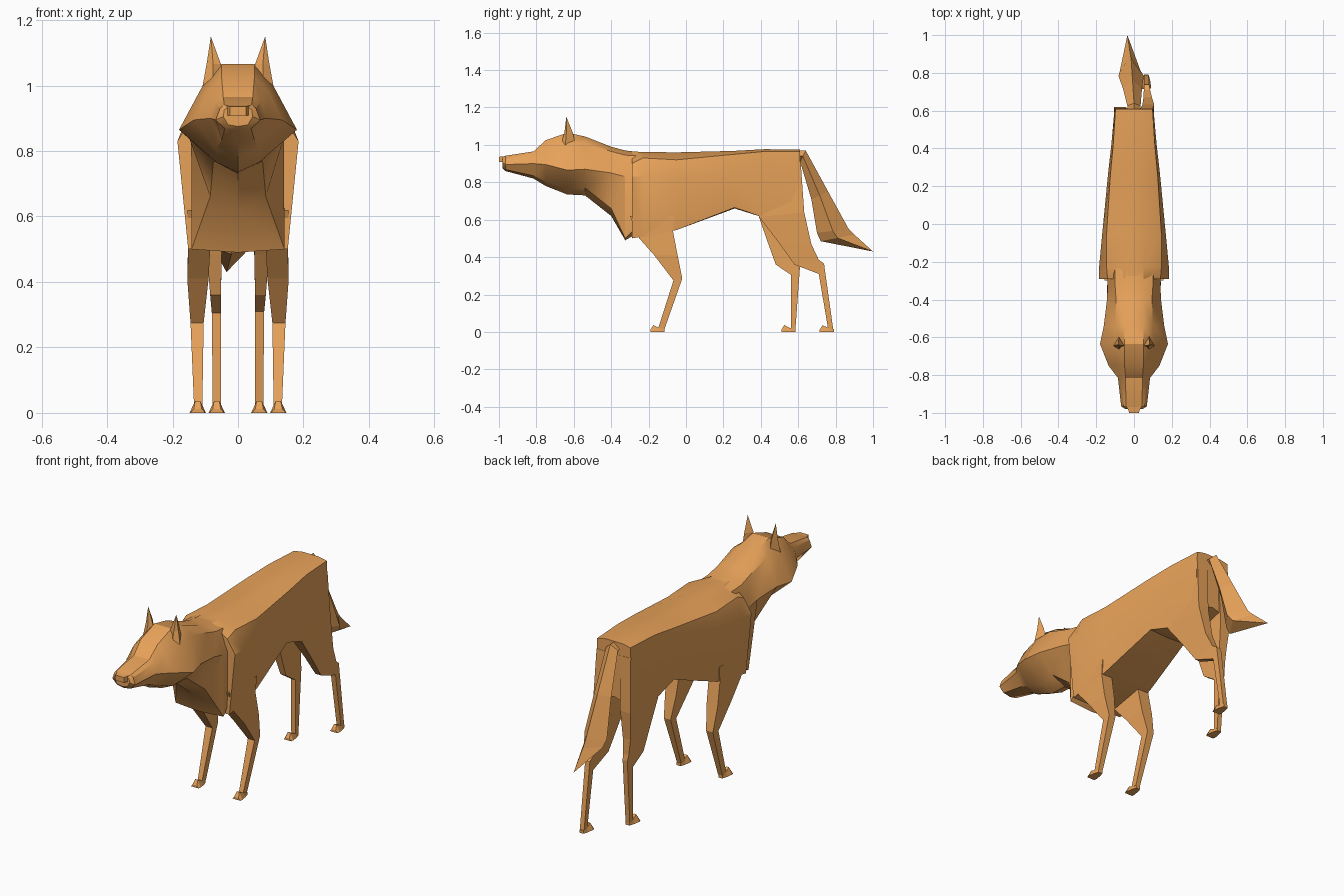
import bpy, bmesh, math

fur = bpy.data.materials.new("orange_fur")
fur.diffuse_color = (0.80, 0.36, 0.10, 1)


def loft(name, rings, smooth=None):
    """Skin a list of equal-sized point rings and cap both ends."""
    bm = bmesh.new()
    vs = [[bm.verts.new(p) for p in r] for r in rings]
    n = len(rings[0])
    for a, b in zip(vs, vs[1:]):
        for i in range(n):
            j = (i + 1) % n
            bm.faces.new((a[i], a[j], b[j], b[i]))
    bm.faces.new(vs[0])
    bm.faces.new(vs[-1])
    bmesh.ops.remove_doubles(bm, verts=bm.verts, dist=0.0005)
    bmesh.ops.recalc_face_normals(bm, faces=bm.faces)
    me = bpy.data.meshes.new(name)
    bm.to_mesh(me)
    bm.free()
    me.materials.append(fur)
    ob = bpy.data.objects.new(name, me)
    bpy.context.collection.objects.link(ob)
    if smooth:
        bpy.ops.object.select_all(action='DESELECT')
        bpy.context.view_layer.objects.active = ob
        ob.select_set(True)
        bpy.ops.object.shade_smooth_by_angle(angle=math.radians(smooth))
    return ob


def section(y, zt, xt, xe, ze, xm, zm, xl, zl, zb):
    """Symmetric cross-section: top, shoulder edge, widest point, lower edge, keel."""
    half = [(xt, zt), (xe, ze), (xm, zm), (xl, zl)]
    return ([(x, y, z) for x, z in half] + [(0, y, zb)]
            + [(-x, y, z) for x, z in reversed(half)])


def limb(name, side, stations):
    """Four-sided leg: front (y, z), back (y, z), inner x, outer x."""
    loft(name, [[(side * xi, yf, zf), (side * xo, yf, zf),
                 (side * xo, yb, zb), (side * xi, yb, zb)]
                for yf, zf, yb, zb, xi, xo in stations])


def paw(name, x, y):
    """Small wedge paw with a raised toe ridge; y is the ankle."""
    rows = [(-0.06, 0.023, 0.012, 0.012), (-0.045, 0.025, 0.008, 0.036),
            (-0.012, 0.02, 0.012, 0.02), (0.016, 0.012, 0.012, 0.015)]
    loft(name, [[(x - b, y + d, 0), (x + b, y + d, 0),
                 (x + t, y + d, z), (x - t, y + d, z)] for d, b, t, z in rows])


# Torso
loft("torso", [section(*s) for s in [
    (-0.29, 0.965, 0.05, 0.14, 0.90, 0.185, 0.83, 0.152, 0.50, 0.50),
    (-0.23, 0.962, 0.05, 0.145, 0.93, 0.185, 0.83, 0.152, 0.51, 0.51),
    (-0.05, 0.96, 0.05, 0.145, 0.92, 0.168, 0.82, 0.145, 0.545, 0.545),
    (0.26, 0.968, 0.05, 0.125, 0.95, 0.138, 0.83, 0.11, 0.665, 0.66),
    (0.42, 0.977, 0.05, 0.11, 0.965, 0.12, 0.83, 0.105, 0.61, 0.63),
    (0.61, 0.975, 0.05, 0.098, 0.965, 0.103, 0.85, 0.10, 0.65, 0.68)]], 30)

# Neck, head and muzzle
loft("neck_and_head", [section(*s) for s in [
    (-0.22, 0.958, 0.04, 0.10, 0.94, 0.14, 0.85, 0.13, 0.60, 0.55),
    (-0.325, 0.97, 0.045, 0.10, 0.945, 0.14, 0.83, 0.142, 0.50, 0.49),
    (-0.40, 0.99, 0.045, 0.095, 0.965, 0.143, 0.85, 0.085, 0.66, 0.62),
    (-0.54, 1.045, 0.05, 0.10, 1.01, 0.16, 0.87, 0.075, 0.77, 0.73),
    (-0.635, 1.065, 0.05, 0.105, 1.005, 0.18, 0.865, 0.065, 0.765, 0.735),
    (-0.75, 1.025, 0.05, 0.09, 0.985, 0.135, 0.895, 0.065, 0.805, 0.78),
    (-0.815, 0.965, 0.045, 0.07, 0.95, 0.085, 0.90, 0.05, 0.835, 0.82),
    (-0.965, 0.942, 0.042, 0.055, 0.93, 0.068, 0.895, 0.04, 0.868, 0.86),
    (-0.98, 0.935, 0.03, 0.042, 0.925, 0.045, 0.905, 0.03, 0.88, 0.875)]], 30)

# Nose
loft("nose", [[(-w, y, 0.908), (w, y, 0.908), (w, y, z), (-w, y, z)]
              for y, w, z in [(-0.96, 0.04, 0.941), (-1.0, 0.025, 0.936)]])

# Tail
def tail_ring(cx, w, yt, zt, yb, zb):
    return [(cx, yt, zt), (cx + w, (yt + yb) / 2, (zt + zb) / 2),
            (cx, yb, zb), (cx - w, (yt + yb) / 2, (zt + zb) / 2)]

loft("tail", [tail_ring(*t) for t in [
    (0, 0.035, 0.58, 0.97, 0.56, 0.91),
    (0, 0.035, 0.64, 0.97, 0.61, 0.91),
    (-0.008, 0.05, 0.76, 0.75, 0.67, 0.71),
    (-0.015, 0.067, 0.87, 0.55, 0.70, 0.53),
    (-0.02, 0.055, 0.90, 0.52, 0.72, 0.485),
    (-0.035, 0.0, 1.0, 0.43, 1.0, 0.43)]])

for side, label in ((1, "right"), (-1, "left")):
    # Ear
    loft(label + "_ear", [
        [(side * x, y, 1.0) for x, y in
         ((0.05, -0.645), (0.078, -0.67), (0.108, -0.645), (0.08, -0.59))],
        [(side * x, y, 1.065) for x, y in
         ((0.052, -0.645), (0.076, -0.65), (0.096, -0.64), (0.08, -0.605))],
        [(side * 0.083, -0.64, 1.15)] * 4])
    # Front leg
    limb(label + "_front_leg", side, [
        (-0.30, 0.62, -0.06, 0.62, 0.08, 0.155),
        (-0.25, 0.50, -0.07, 0.54, 0.085, 0.152),
        (-0.17, 0.41, -0.045, 0.41, 0.09, 0.155),
        (-0.067, 0.275, -0.02, 0.285, 0.105, 0.145),
        (-0.15, 0.015, -0.115, 0.015, 0.109, 0.134)])
    paw(label + "_front_paw", side * 0.123, -0.13)

# Hind legs: the right one is stretched back, the left one stands forward
limb("right_hind_leg", 1, [
    (0.42, 0.85, 0.613, 0.91, 0.035, 0.10),
    (0.39, 0.615, 0.632, 0.64, 0.045, 0.107),
    (0.49, 0.485, 0.67, 0.47, 0.05, 0.095),
    (0.58, 0.36, 0.71, 0.385, 0.052, 0.085),
    (0.71, 0.31, 0.738, 0.365, 0.052, 0.08),
    (0.76, 0.015, 0.787, 0.015, 0.052, 0.077)])
limb("left_hind_leg", -1, [
    (0.42, 0.85, 0.612, 0.91, 0.035, 0.10),
    (0.39, 0.615, 0.62, 0.62, 0.045, 0.107),
    (0.435, 0.485, 0.605, 0.47, 0.05, 0.095),
    (0.48, 0.36, 0.605, 0.385, 0.052, 0.085),
    (0.562, 0.305, 0.61, 0.355, 0.052, 0.08),
    (0.56, 0.015, 0.585, 0.015, 0.052, 0.077)])
paw("right_hind_paw", 0.065, 0.775)
paw("left_hind_paw", -0.065, 0.57)
